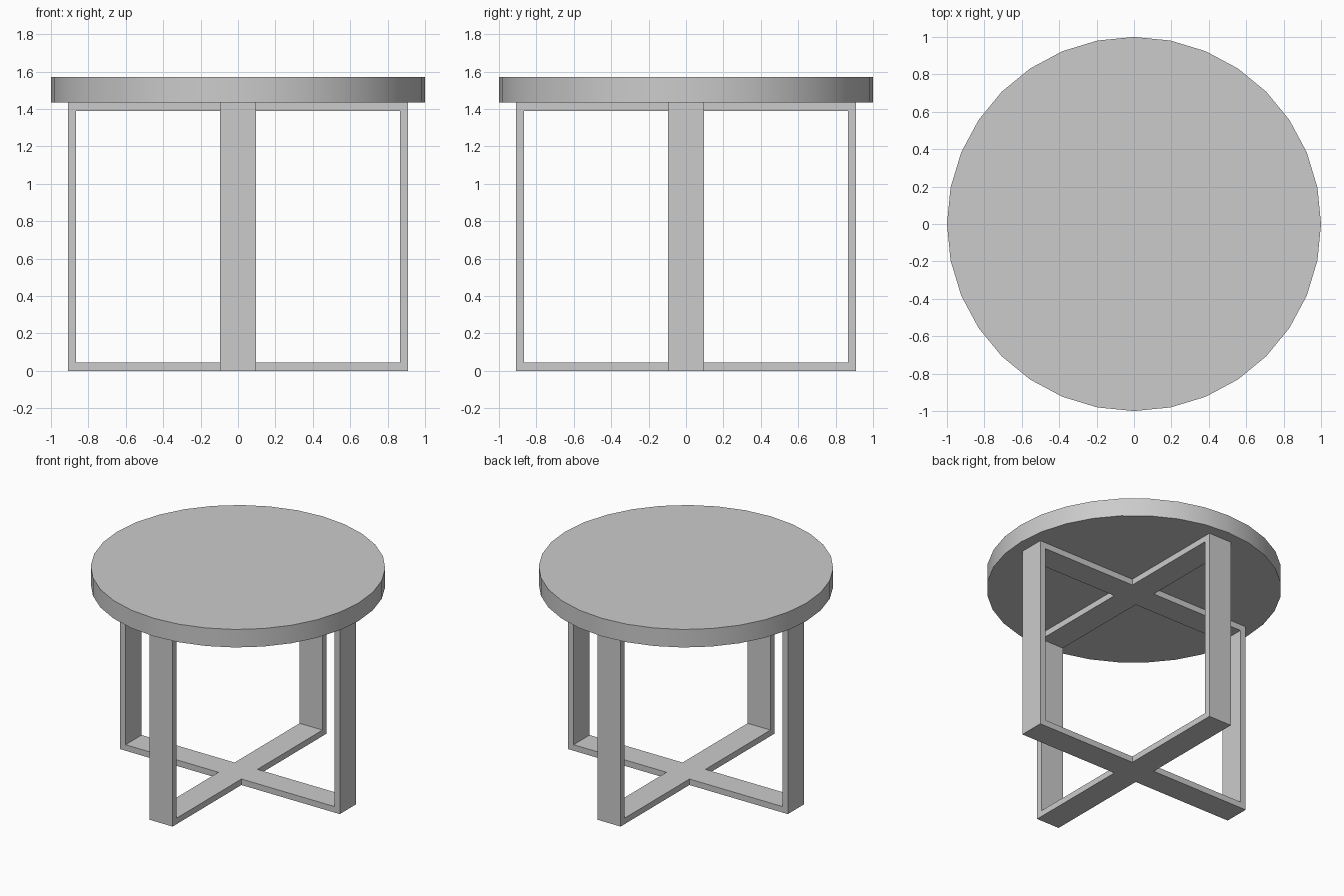
import bpy
import bmesh
from math import pi
from mathutils import Matrix, Vector

HALF_W = 0.095    # half width of the flat bars
THICK = 0.045     # bar thickness
REACH = 0.91      # outer face of the legs
FRAME_H = 1.435   # underside of the top
TOP_H = 1.57

cube = bpy.data.objects.get("Cube")
if cube:
    bpy.data.objects.remove(cube, do_unlink=True)

grey = bpy.data.materials.new("light_grey")
grey.use_nodes = True
colour = (0.6, 0.6, 0.6, 1)
grey.diffuse_color = colour
grey.node_tree.nodes["Principled BSDF"].inputs["Base Color"].default_value = colour


def add_object(name, bm):
    bmesh.ops.recalc_face_normals(bm, faces=bm.faces)
    mesh = bpy.data.meshes.new(name)
    bm.to_mesh(mesh)
    bm.free()
    mesh.materials.append(grey)
    obj = bpy.data.objects.new(name, mesh)
    bpy.context.collection.objects.link(obj)
    return obj


def add_cross(name, z, height):
    """Four-armed flat bar made from one turned arm outline."""
    bm = bmesh.new()
    inner = REACH - THICK
    arm = [Vector((HALF_W, -HALF_W, z)), Vector((inner, -HALF_W, z)),
           Vector((inner, HALF_W, z))]
    outline = [Matrix.Rotation(i * pi / 2, 3, 'Z') @ p
               for i in range(4) for p in arm]
    face = bm.faces.new([bm.verts.new(p) for p in outline])
    result = bmesh.ops.extrude_face_region(bm, geom=[face])
    moved = [v for v in result["geom"] if isinstance(v, bmesh.types.BMVert)]
    bmesh.ops.translate(bm, verts=moved, vec=(0, 0, height))
    # Keep the closing face at the starting height
    if not face.is_valid:
        bm.faces.new([v for v in bm.verts if v not in moved])
    return add_object(name, bm)


def add_leg(name, turn):
    bm = bmesh.new()
    place = (Matrix.Rotation(turn, 4, 'Z')
             @ Matrix.Translation((REACH - THICK / 2, 0, FRAME_H / 2))
             @ Matrix.Diagonal((THICK, 2 * HALF_W, FRAME_H, 1)))
    bmesh.ops.create_cube(bm, size=1, matrix=place)
    return add_object(name, bm)


# Crossed base and upper bars
add_cross("base_cross", 0, THICK)
add_cross("upper_cross", FRAME_H - THICK, THICK)

# Four flat legs
for i, side in enumerate(("left", "back", "right", "front")):
    add_leg(side + "_leg", i * pi / 2)

# Round top
bm = bmesh.new()
bmesh.ops.create_cone(bm, cap_ends=True, segments=32, radius1=1, radius2=1,
                      depth=TOP_H - FRAME_H,
                      matrix=Matrix.Translation((0, 0, (TOP_H + FRAME_H) / 2)))
top = add_object("table_top", bm)
bpy.ops.object.select_all(action='DESELECT')
top.select_set(True)
bpy.context.view_layer.objects.active = top
bpy.ops.object.shade_smooth_by_angle(angle=pi / 6)
